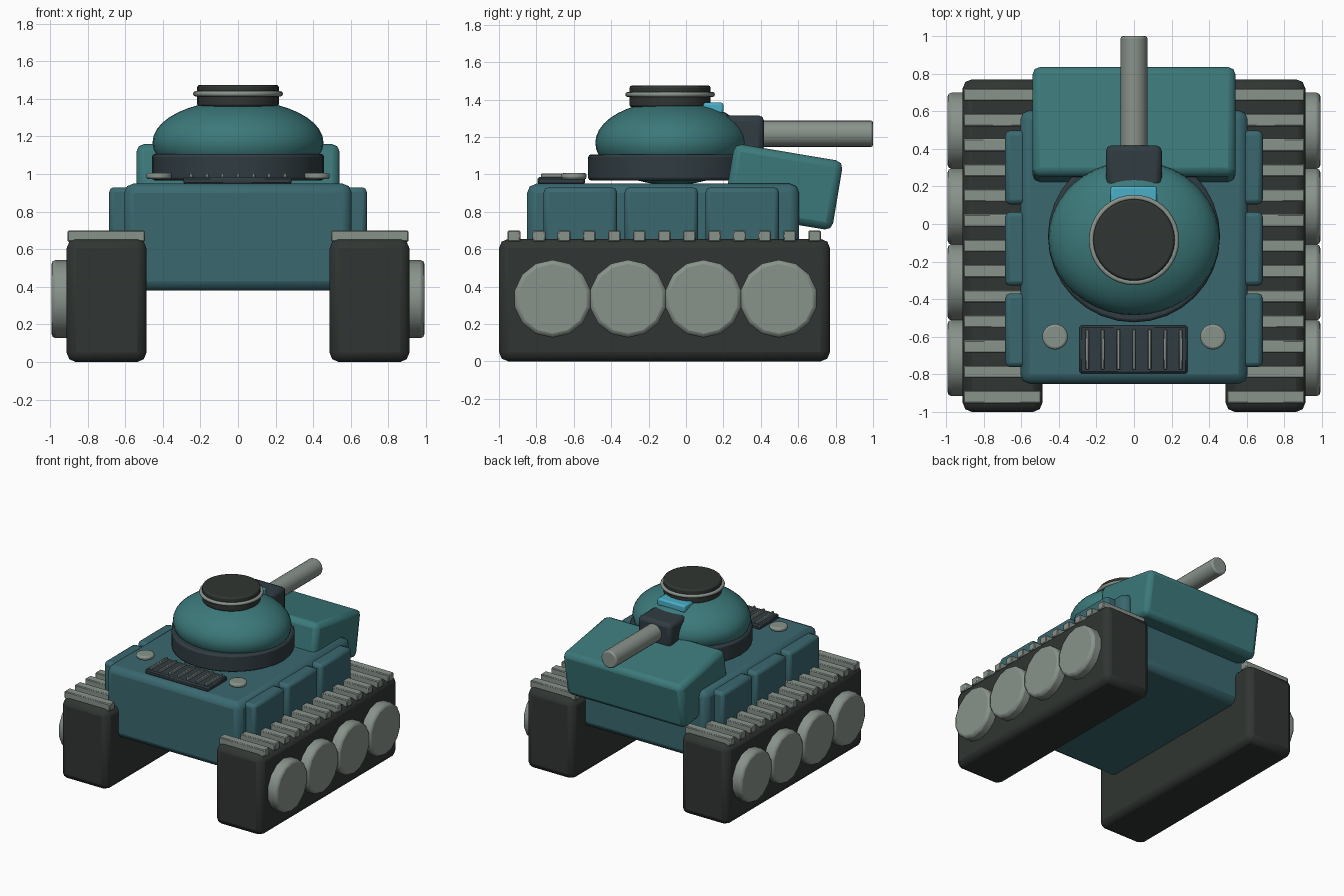
import bpy, bmesh, math
from mathutils import Matrix

if "Cube" in bpy.data.objects:
    bpy.data.objects.remove(bpy.data.objects["Cube"])


def mat(name, r, g, b):
    m = bpy.data.materials.new(name)
    m.diffuse_color = (r, g, b, 1)
    m.use_nodes = True
    m.node_tree.nodes["Principled BSDF"].inputs["Base Color"].default_value = m.diffuse_color
    return m


HULL = mat("hull_teal", 0.042, 0.138, 0.162)
TEAL = mat("turret_teal", 0.045, 0.19, 0.195)
NAVY = mat("dark_slate", 0.03, 0.045, 0.054)
RUBBER = mat("track_black", 0.03, 0.036, 0.032)
METAL = mat("steel_grey", 0.25, 0.29, 0.26)
GLASS = mat("visor_blue", 0.07, 0.43, 0.58)


def finish(name, bm, material, bevel=0, segments=2, angle=40):
    me = bpy.data.meshes.new(name)
    bm.to_mesh(me)
    bm.free()
    ob = bpy.data.objects.new(name, me)
    bpy.context.collection.objects.link(ob)
    me.materials.append(material)
    if bevel:
        b = ob.modifiers.new("bevel", "BEVEL")
        b.width, b.segments = bevel, segments
        b.limit_method, b.angle_limit = "ANGLE", math.radians(40)
    bpy.ops.object.select_all(action="DESELECT")
    bpy.context.view_layer.objects.active = ob
    ob.select_set(True)
    bpy.ops.object.shade_smooth_by_angle(angle=math.radians(angle))
    return ob


def box(name, x, y, z, material, bevel=0, segments=2, tilt=0):
    """Box from (min, max) ranges, tilted about its own x axis."""
    bm = bmesh.new()
    bmesh.ops.create_cube(bm, size=1)
    size = [b - a for a, b in (x, y, z)]
    bmesh.ops.scale(bm, vec=size, verts=bm.verts)
    bmesh.ops.rotate(bm, matrix=Matrix.Rotation(math.radians(tilt), 3, "X"), verts=bm.verts)
    bmesh.ops.translate(bm, vec=[(a + b) / 2 for a, b in (x, y, z)], verts=bm.verts)
    return finish(name, bm, material, bevel, segments, 25)


def cyl(name, centre, radius, depth, material, axis="Z", sides=32, bevel=0, segments=2, angle=35):
    bm = bmesh.new()
    bmesh.ops.create_cone(bm, cap_ends=True, segments=sides, radius1=radius, radius2=radius, depth=depth)
    if axis == "X":
        bmesh.ops.rotate(bm, matrix=Matrix.Rotation(math.pi / 2, 3, "Z"), verts=bm.verts)
        bmesh.ops.rotate(bm, matrix=Matrix.Rotation(math.pi / 2, 3, "Y"), verts=bm.verts)
    elif axis == "Y":
        bmesh.ops.rotate(bm, matrix=Matrix.Rotation(math.pi / 2, 3, "X"), verts=bm.verts)
    bmesh.ops.translate(bm, vec=centre, verts=bm.verts)
    return finish(name, bm, material, bevel, segments, angle)


# hull and tilted front armour block
box("hull", (-0.605, 0.605), (-0.85, 0.605), (0.38, 0.95), HULL, 0.05)
box("armour_block", (-0.54, 0.54), (0.225, 0.815), (0.745, 1.12), TEAL, 0.04, 2, -9.5)

# running gear on both sides
for side, s in (("left", -1), ("right", 1)):
    def xr(a, b):
        return (min(s * a, s * b), max(s * a, s * b))
    box(f"{side}_track", xr(0.487, 0.912), (-1.0, 0.77), (0, 0.655), RUBBER, 0.05)
    for i in range(13):
        y = -0.92 + i * 0.134
        box(f"{side}_tread_{i}", xr(0.495, 0.907), (y - 0.034, y + 0.034), (0.64, 0.70), METAL, 0.006, 1)
    for i in range(4):
        cyl(f"{side}_wheel_{i}", (s * 0.94, -0.713 + i * 0.403, 0.335), 0.208, 0.104,
            METAL, "X", 14, 0.022)
    for i in range(3):
        y = -0.565 + i * 0.433
        box(f"{side}_skirt_panel_{i}", xr(0.56, 0.685), (y - 0.196, y + 0.196), (0.6, 0.93), HULL, 0.025)
    cyl(f"{side}_deck_cap", (s * 0.42, -0.60, 0.99), 0.068, 0.034, METAL, "Z", 24, 0.012)

# engine grille on the rear deck
box("grille_base", (-0.29, 0.285), (-0.795, -0.54), (0.945, 0.985), NAVY, 0.01, 1)
for i in range(7):
    x = -0.249 + i * 0.083
    box(f"grille_bar_{i}", (x - 0.009, x + 0.009), (-0.775, -0.56), (0.975, 1.005), METAL, 0.004, 1)

# turret ring and flattened dome
cyl("turret_ring", (0, -0.065, 1.037), 0.458, 0.14, NAVY, "Z", 32, 0.015)
bm = bmesh.new()
bmesh.ops.create_uvsphere(bm, u_segments=40, v_segments=20, radius=1)
bmesh.ops.scale(bm, vec=(0.455, 0.41, 0.225), verts=bm.verts)
bmesh.ops.translate(bm, vec=(0, -0.075, 1.168), verts=bm.verts)
finish("turret_dome", bm, TEAL)

# hatch with rim
cyl("hatch", (0, -0.085, 1.417), 0.217, 0.115, RUBBER, "Z", 32, 0.012)
bpy.ops.mesh.primitive_torus_add(location=(0, -0.085, 1.427), major_radius=0.226, minor_radius=0.014,
                                 major_segments=36, minor_segments=8)
rim = bpy.context.object
rim.name = "hatch_rim"
rim.data.materials.append(METAL)
bpy.ops.object.shade_smooth()

# gun and visor
box("gun_mantlet", (-0.15, 0.148), (0.19, 0.418), (1.118, 1.315), NAVY, 0.03)
cyl("gun_barrel", (0, 0.67, 1.217), 0.071, 0.66, METAL, "Y", 20, 0.012)
box("visor", (-0.125, 0.122), (0.075, 0.2), (1.325, 1.383), GLASS, 0.012)
